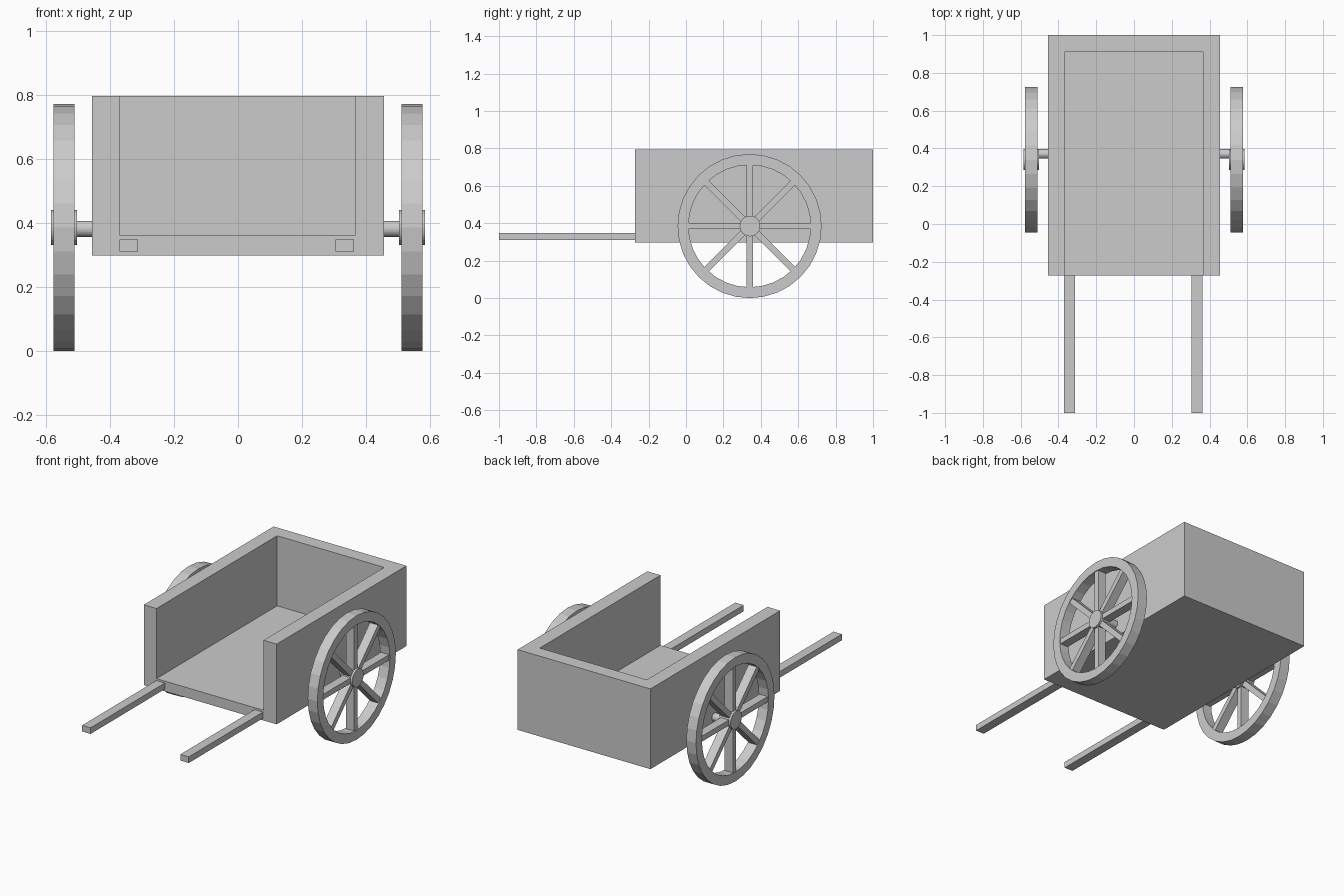
import bpy
import bmesh
from math import pi
from mathutils import Matrix, Vector

cube = bpy.data.objects.get("Cube")
if cube:
    bpy.data.objects.remove(cube, do_unlink=True)

grey = bpy.data.materials.new("plain grey")
grey.use_nodes = True
colour = (0.6, 0.6, 0.6, 1)
grey.diffuse_color = colour
grey.node_tree.nodes["Principled BSDF"].inputs["Base Color"].default_value = colour


def finish(name, bm):
    bmesh.ops.recalc_face_normals(bm, faces=bm.faces)
    mesh = bpy.data.meshes.new(name)
    bm.to_mesh(mesh)
    bm.free()
    mesh.materials.append(grey)
    obj = bpy.data.objects.new(name, mesh)
    bpy.context.collection.objects.link(obj)
    return obj


def add_box(bm, low, high, turn=Matrix()):
    low, high = Vector(low), Vector(high)
    place = Matrix.Translation((low + high) / 2) @ Matrix.Diagonal((*(high - low), 1))
    bmesh.ops.create_cube(bm, size=1, matrix=turn @ place)


def box(name, low, high):
    bm = bmesh.new()
    add_box(bm, low, high)
    return finish(name, bm)


def rod(name, x0, x1, y, z, radius, sides):
    # Cylinder lying along x
    bm = bmesh.new()
    place = Matrix.Translation(((x0 + x1) / 2, y, z)) @ Matrix.Rotation(pi / 2, 4, 'Y')
    bmesh.ops.create_cone(bm, cap_ends=True, segments=sides, radius1=radius,
                          radius2=radius, depth=abs(x1 - x0), matrix=place)
    return finish(name, bm)


# Cart body: a block hollowed out, open at the top and front
body = box("cart_body", (-0.456, -0.272, 0.297), (0.456, 1, 0.795))
cutter = box("body_cutter", (-0.369, -0.5, 0.36), (0.366, 0.911, 1))
cutter.hide_render = True
cut = body.modifiers.new("hollow", 'BOOLEAN')
cut.operation = 'DIFFERENCE'
cut.solver = 'EXACT'
cut.object = cutter
bpy.context.view_layer.objects.active = body
bpy.ops.object.modifier_apply(modifier=cut.name)
bpy.data.objects.remove(cutter, do_unlink=True)

# Pulling shafts
for side, x in (("left", 0.333), ("right", -0.341)):
    box(side + "_shaft", (x - 0.029, -1, 0.31), (x + 0.029, -0.265, 0.348))

# Wheels, built round the x axis and then moved into place
WHEEL_Y, RADIUS, INNER = 0.34, 0.385, 0.327
for side, s in (("left", 1), ("right", -1)):
    centre = Vector((0.543 * s, WHEEL_Y, RADIUS))

    # Rim: rectangular section spun round
    bm = bmesh.new()
    section = [bm.verts.new(p) for p in ((-0.033, 0, INNER), (0.033, 0, INNER),
                                         (0.033, 0, RADIUS), (-0.033, 0, RADIUS))]
    loop = [bm.edges.new((section[i], section[i - 1])) for i in range(4)]
    bmesh.ops.spin(bm, geom=section + loop, cent=(0, 0, 0), axis=(1, 0, 0),
                   angle=2 * pi, steps=32, use_merge=True)
    bmesh.ops.remove_doubles(bm, verts=bm.verts, dist=0.0001)
    finish(side + "_wheel_rim", bm).location = centre

    # Eight spokes
    bm = bmesh.new()
    for i in range(8):
        add_box(bm, (-0.028, -0.017, 0.03), (0.028, 0.017, INNER + 0.004),
                Matrix.Rotation(i * pi / 4, 4, 'X'))
    finish(side + "_wheel_spokes", bm).location = centre

    # Hub and the stub axle
    rod(side + "_hub", 0.503 * s, 0.584 * s, WHEEL_Y + 0.002, RADIUS, 0.055, 32)
    rod(side + "_axle", 0.45 * s, 0.515 * s, 0.371, 0.381, 0.025, 32)
